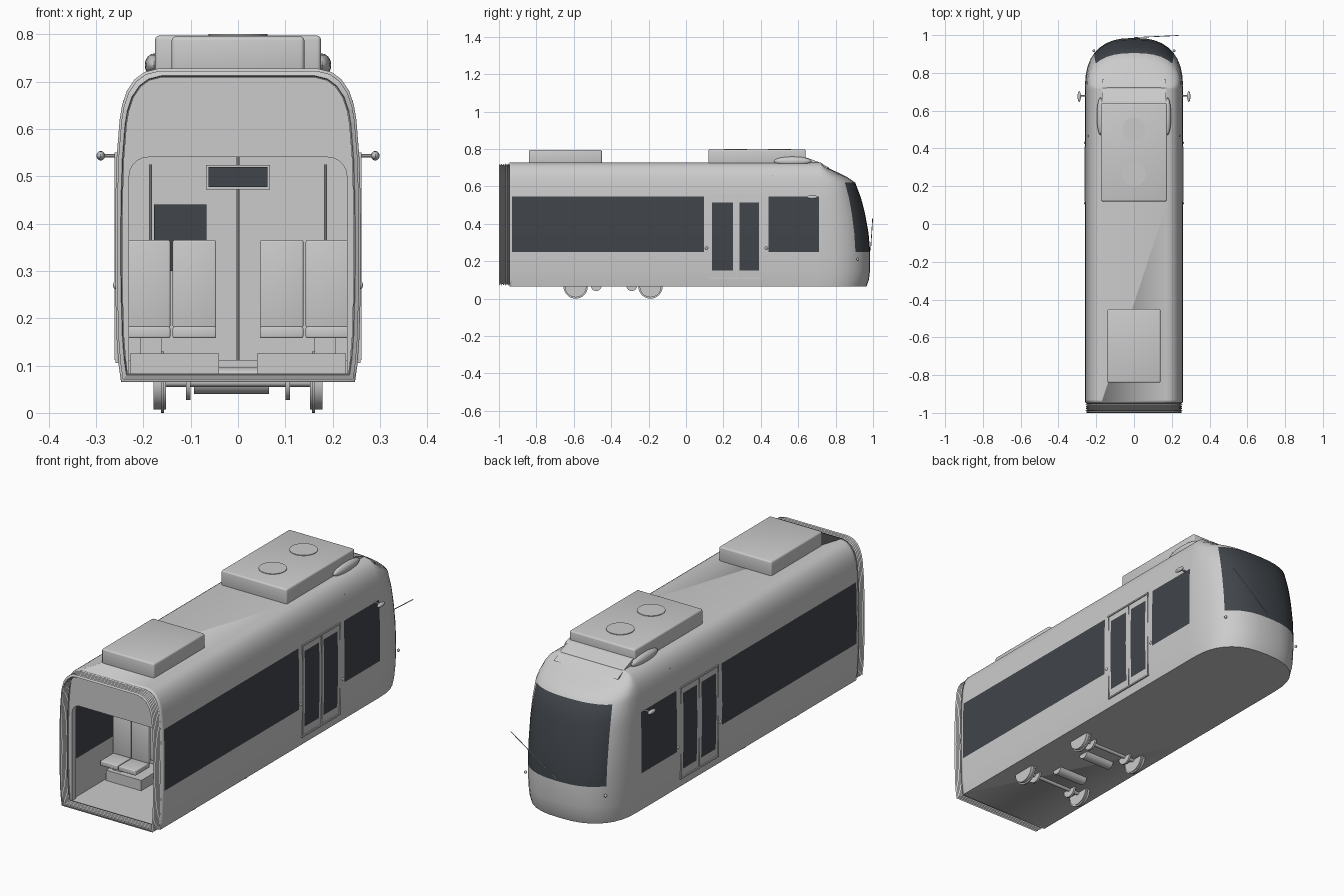
import bpy, bmesh, math
from mathutils import Matrix, Vector

cube = bpy.data.objects.get("Cube")
if cube:
    bpy.data.objects.remove(cube)


def material(name, rgb):
    m = bpy.data.materials.new(name)
    m.use_nodes = True
    m.diffuse_color = (*rgb, 1)
    m.node_tree.nodes["Principled BSDF"].inputs["Base Color"].default_value = (*rgb, 1)
    return m


GREY = material("light grey", (0.6, 0.6, 0.6))
GLASS = material("dark glass", (0.052, 0.06, 0.07))


def finish(name, bm, mats=(GREY,), smooth=True, normals=True):
    if normals:
        bmesh.ops.recalc_face_normals(bm, faces=bm.faces)
    me = bpy.data.meshes.new(name)
    bm.to_mesh(me)
    bm.free()
    ob = bpy.data.objects.new(name, me)
    bpy.context.collection.objects.link(ob)
    for m in mats:
        me.materials.append(m)
    if smooth:
        bpy.ops.object.select_all(action="DESELECT")
        ob.select_set(True)
        bpy.context.view_layer.objects.active = ob
        bpy.ops.object.shade_smooth_by_angle(angle=math.radians(35))
    return ob


def box(name, lo, hi, mat=GREY, bevel=0):
    lo, hi = Vector(lo), Vector(hi)
    bm = bmesh.new()
    size = [abs(c) for c in hi - lo]
    bmesh.ops.create_cube(bm, size=1, matrix=Matrix.Translation((lo + hi) / 2) @ Matrix.Diagonal((*size, 1)))
    if bevel:
        bmesh.ops.bevel(bm, geom=bm.edges[:], offset=bevel, segments=3, profile=0.5, affect="EDGES")
    return finish(name, bm, (mat,), bool(bevel))


def rod(name, a, b, r, mat=GREY, sides=24):
    a, b = Vector(a), Vector(b)
    turn = (b - a).to_track_quat("Z", "Y").to_matrix().to_4x4()
    bm = bmesh.new()
    bmesh.ops.create_cone(bm, cap_ends=True, segments=sides, radius1=r, radius2=r, depth=(b - a).length,
                          matrix=Matrix.Translation((a + b) / 2) @ turn)
    return finish(name, bm, (mat,))


def ball(name, centre, radii):
    bm = bmesh.new()
    bmesh.ops.create_uvsphere(bm, u_segments=20, v_segments=12, radius=1,
                              matrix=Matrix.Translation(centre) @ Matrix.Diagonal((*radii, 1)))
    return finish(name, bm)


def prism(name, pts, to3d, depth):
    bm = bmesh.new()
    f = bm.faces.new([bm.verts.new(to3d(*p)) for p in pts])
    new = bmesh.ops.extrude_face_region(bm, geom=[f])["geom"]
    bmesh.ops.translate(bm, verts=[v for v in new if isinstance(v, bmesh.types.BMVert)], vec=depth)
    return finish(name, bm, smooth=False)


def solidify(ob, t):
    mod = ob.modifiers.new("wall", "SOLIDIFY")
    mod.thickness = t
    mod.offset = -1


# Body shell: rows of (height, half width, nose position)
ROWS = [(.065, .247, .965), (.10, .252, .978), (.15, .256, .984), (.25, .259, .985),
        (.35, .26, .976), (.45, .259, .958), (.515, .257, .942), (.545, .256, .933),
        (.62, .25, .905), (.65, .245, .862), (.68, .235, .80), (.705, .218, .75),
        (.72, .198, .73), (.727, .17, .722)]
STATIONS = [-.945, -.93, .095, .14, .25, .285, .39, .44, .71]
Y0, STEPS = .72, 9


def half_row(w, front):
    pts = [(w, y) for y in STATIONS]
    for i in range(STEPS + 1):
        a = math.pi / 2 * i / STEPS
        x = w * max(math.cos(a), 0) ** .8 if i < STEPS else 0
        pts.append((x, Y0 + (front - Y0) * math.sin(a) ** .8))
    return pts


bm = bmesh.new()
rings = []
for z, w, front in ROWS:
    half = half_row(w, front)
    full = half + [(-x, y) for x, y in half[-2::-1]]
    rings.append([bm.verts.new((x, y, z)) for x, y in full])
last = len(rings[0]) - 1
SPANS = [(-.93, .095, .25, .545), (.44, .71, .25, .545), (.14, .25, .15, .515), (.285, .39, .15, .515)]
for j in range(len(ROWS) - 1):
    zm = (ROWS[j][0] + ROWS[j + 1][0]) / 2
    for i in range(last):
        f = bm.faces.new((rings[j][i], rings[j][i + 1], rings[j + 1][i + 1], rings[j + 1][i]))
        k = min(i, last - 1 - i)
        if k + 1 < len(STATIONS):
            ym = (STATIONS[k] + STATIONS[k + 1]) / 2
            f.material_index = int(any(a < ym < b and c < zm < d for a, b, c, d in SPANS))
        else:
            # windscreen wraps the nose
            f.material_index = int(k >= len(STATIONS) + 4 and .25 < zm < .62)
bm.faces.new(rings[0][::-1])
bm.faces.new(rings[-1])
solidify(finish("body_shell", bm, (GREY, GLASS), normals=False), .01)

# Bellows at the open end
outline = [(w, z) for z, w, _ in ROWS]
outline += [(-x, z) for x, z in outline[::-1]]
bm = bmesh.new()
loops = []
COUNT = 12
for k in range(COUNT + 1):
    s = .985 if k % 2 else .955
    y = -1 + .057 * k / COUNT
    loops.append([bm.verts.new((x * s, y, .4 + (z - .4) * s)) for x, z in outline])
for a, b in zip(loops, loops[1:]):
    for i in range(len(a)):
        n = (i + 1) % len(a)
        bm.faces.new((a[i], a[n], b[n], b[i]))
solidify(finish("bellows", bm, smooth=False), .004)

# End bulkhead with a rounded opening
inner = [(.23, .075)]
for i in range(6):
    a = math.pi / 2 * i / 5
    inner.append((.19 + .04 * math.cos(a), .5 + .04 * math.sin(a)))
inner += [(-x, z) for x, z in inner[::-1]]
outer = [(x * .975, .4 + (z - .4) * .975) for x, z in outline]
prism("end_bulkhead", outer + inner[::-1], lambda x, z: (x, -.935, z), (0, .03, 0))

# Cab partition, display and centre pole
box("cab_partition", (-.243, .46, .075), (.243, .47, .66))
box("cab_partition_top", (-.2, .46, .66), (.2, .47, .718))
box("cab_door_window", (-.177, .453, .30), (-.067, .459, .44), GLASS)
box("display_case", (-.068, .40, .472), (.068, .43, .524))
box("display_screen", (-.062, .395, .477), (.062, .399, .519), GLASS)
rod("centre_pole", (0, .42, .08), (0, .42, .54), .003, sides=10)
box("floor_step", (-.23, .38, .075), (.23, .46, .112))

# Seats back to back over the wheels
WHEELS = (-.59, -.19)
for side in (-1, 1):
    for y in WHEELS:
        box("seat_plinth", (side * .04, y - .09, .075), (side * .228, y + .09, .125))
        for face in (-1, 1):
            box("seat_leg", (side * .162, y + face * .03, .12), (side * .206, y + face * .07, .16))
            for x in (.046, .143):
                box("seat_cushion", (side * x, y + face * .015, .158), (side * (x + .092), y + face * .125, .182),
                    bevel=.004)
                box("seat_back", (side * x, y + face * .008, .18), (side * (x + .092), y + face * .028, .365),
                    bevel=.004)
        rod("grab_pole", (side * .185, y, .16), (side * .185, y, .525), .003, sides=10)

# Wheels, brakes and motors
for y in WHEELS:
    for side in (-1, 1):
        rod("wheel_tread", (side * .152, y, .065), (side * .178, y, .065), .058, sides=32)
        rod("wheel_flange", (side * .156, y, .065), (side * .163, y, .065), .065, sides=32)
        rod("brake_disc", (side * .1, y, .065), (side * .11, y, .065), .038)
    rod("axle", (-.155, y, .065), (.155, y, .065), .01, sides=12)
for y in (-.48, -.29):
    rod("motor", (-.093, y, .068), (.065, y, .068), .028)

# Roof equipment
box("front_roof_unit", (-.175, .12, .72), (.175, .64, .797), bevel=.008)
box("rear_roof_unit", (-.14, -.84, .72), (.14, -.45, .795), bevel=.008)
for y in (.265, .5):
    rod("roof_fan", (0, y, .79), (0, y, .8), .062, sides=32)
prism("roof_fairing", [(.6, .715), (.6, .762), (.65, .752), (.71, .73), (.765, .70), (.7, .69)],
      lambda y, z: (-.17, y, z), (.34, 0, 0))

# Sides: blisters, mirrors and door trim
for side in (-1, 1):
    ball("roof_blister", (side * .177, .57, .735), (.02, .1, .024))
    rod("mirror_arm", (side * .25, .68, .543), (side * .29, .68, .543), .004, sides=10)
    ball("mirror", (side * .29, .675, .543), (.009, .028, .01))
    box("door_top_rail", (side * .25, .12, .543), (side * .261, .41, .55))
    box("door_sill", (side * .248, .12, .105), (side * .259, .41, .112))
    for y in (.122, .266, .406):
        box("door_seam", (side * .255, y, .112), (side * .2605, y + .003, .543))
    for y in (.11, .43):
        ball("door_button", (side * .259, y, .27), (.005, .008, .008))
    ball("nose_lamp", (side * .213, .918, .21), (.007, .007, .007))

# Windscreen wiper
rod("wiper", (0, .987, .26), (.235, .998, .43), .002, sides=8)
